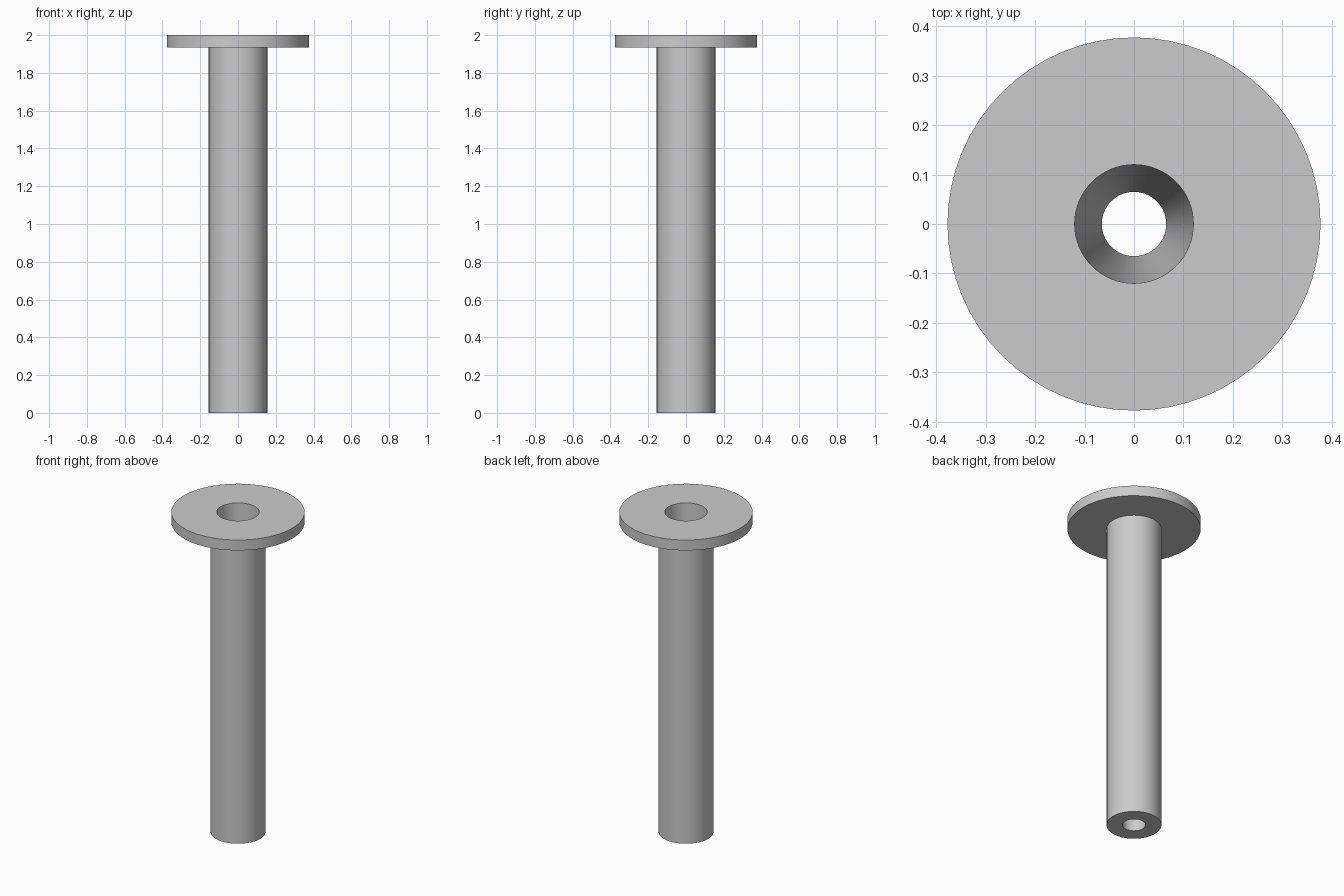
import bpy
import bmesh
import math

cube = bpy.data.objects.get("Cube")
if cube:
    bpy.data.objects.remove(cube, do_unlink=True)

SEGMENTS = 64

grey = bpy.data.materials.new("light grey")
grey.diffuse_color = (0.6, 0.6, 0.6, 1)
grey.use_nodes = True
grey.node_tree.nodes["Principled BSDF"].inputs["Base Color"].default_value = grey.diffuse_color


def lathe(name, profile):
    """Revolve a closed (radius, z) profile around the z axis."""
    bm = bmesh.new()
    verts = [bm.verts.new((r, 0, z)) for r, z in profile]
    edges = [bm.edges.new((verts[i - 1], verts[i])) for i in range(len(verts))]
    bmesh.ops.spin(bm, geom=verts + edges, cent=(0, 0, 0), axis=(0, 0, 1),
                   angle=math.tau, steps=SEGMENTS, use_merge=True)
    bmesh.ops.remove_doubles(bm, verts=bm.verts[:], dist=1e-5)
    bmesh.ops.recalc_face_normals(bm, faces=bm.faces[:])
    mesh = bpy.data.meshes.new(name)
    bm.to_mesh(mesh)
    bm.free()
    mesh.materials.append(grey)
    obj = bpy.data.objects.new(name, mesh)
    bpy.context.collection.objects.link(obj)
    bpy.ops.object.select_all(action="DESELECT")
    obj.select_set(True)
    bpy.context.view_layer.objects.active = obj
    bpy.ops.object.shade_smooth_by_angle(angle=math.radians(30))
    return obj


# Flanged tube with a bore that narrows from the top to the bottom
lathe("flanged_tube", [
    (0.065, 0), (0.155, 0),             # bottom ring
    (0.155, 1.935), (0.377, 1.935),     # shaft and flange underside
    (0.377, 2), (0.12, 2),              # flange rim and top
])
